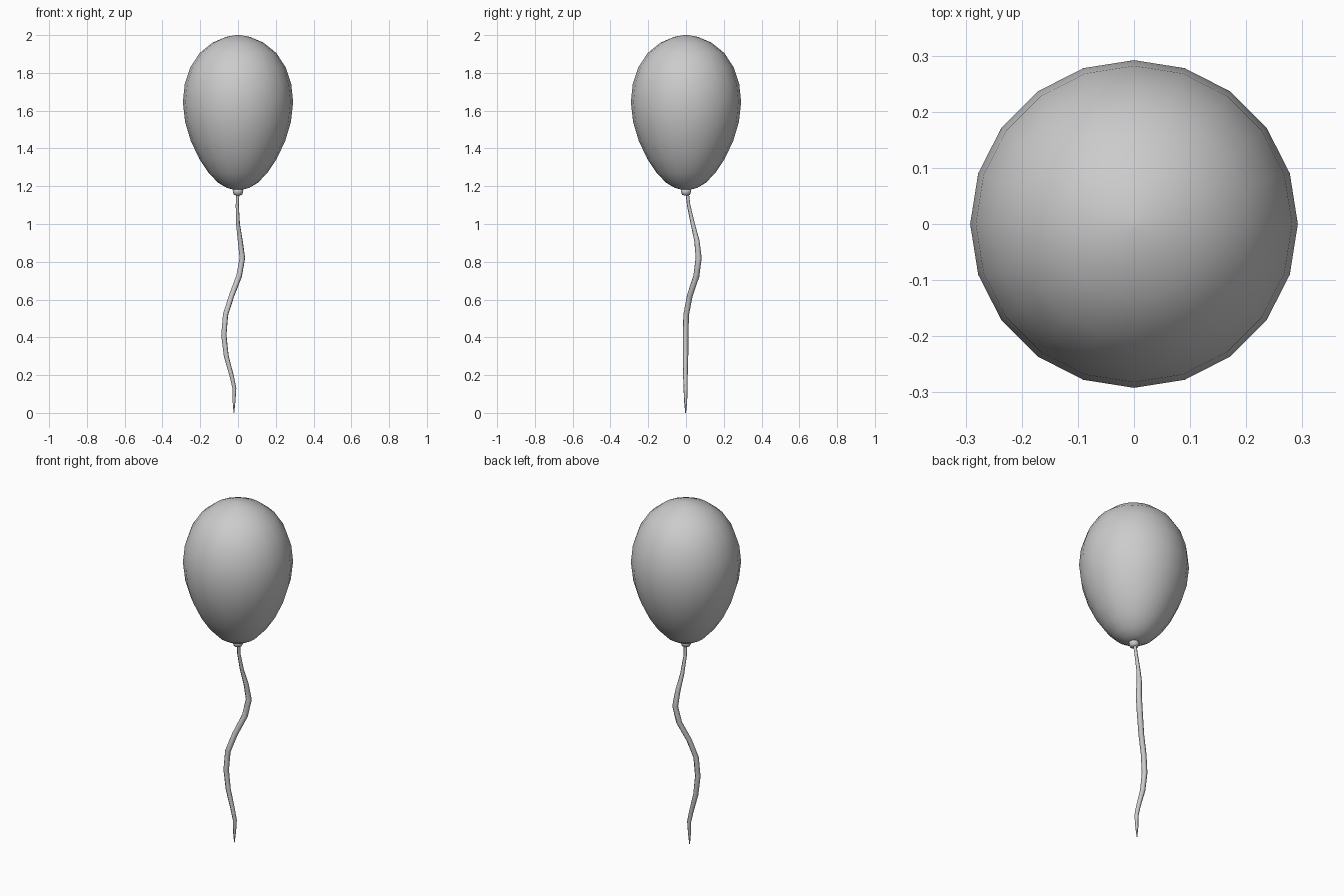
import bpy, math

if "Cube" in bpy.data.objects:
    bpy.data.objects.remove(bpy.data.objects["Cube"])


def lathe(name, profile, sides):
    """Spin a list of (radius, z) around the z axis."""
    verts, faces = [], []
    for r, z in profile:
        for i in range(sides):
            a = 2 * math.pi * i / sides
            verts.append((r * math.cos(a), r * math.sin(a), z))
    for k in range(len(profile) - 1):
        for i in range(sides):
            j = (i + 1) % sides
            faces.append((k * sides + i, k * sides + j,
                          (k + 1) * sides + j, (k + 1) * sides + i))
    # close both ends
    faces.append(tuple(reversed(range(sides))))
    top = (len(profile) - 1) * sides
    faces.append(tuple(range(top, top + sides)))
    mesh = bpy.data.meshes.new(name)
    mesh.from_pydata(verts, [], faces)
    mesh.shade_smooth()
    obj = bpy.data.objects.new(name, mesh)
    bpy.context.collection.objects.link(obj)
    return obj


# Balloon: egg shape, narrower towards the bottom
lathe("balloon", [
    (0.025, 1.182), (0.06, 1.192), (0.105, 1.218), (0.155, 1.27),
    (0.205, 1.345), (0.25, 1.44), (0.28, 1.54), (0.292, 1.645),
    (0.282, 1.74), (0.252, 1.83), (0.203, 1.905), (0.135, 1.96),
    (0.065, 1.99), (0.012, 2.0)], 20)

# Knot under the balloon
lathe("knot", [
    (0.012, 1.152), (0.022, 1.155), (0.027, 1.168),
    (0.028, 1.178), (0.02, 1.19)], 10)

# String: tapered wavy tube, points are (x, y, z, radius)
path = [
    (0.0, 0.005, 1.175, 0.009), (-0.004, 0.014, 1.10, 0.009),
    (0.0, 0.036, 1.00, 0.011), (0.012, 0.058, 0.91, 0.014),
    (0.023, 0.067, 0.82, 0.016), (0.006, 0.055, 0.725, 0.016),
    (-0.034, 0.02, 0.62, 0.015), (-0.066, 0.001, 0.52, 0.015),
    (-0.075, -0.002, 0.41, 0.015), (-0.062, -0.002, 0.30, 0.014),
    (-0.032, -0.003, 0.19, 0.012), (-0.019, -0.002, 0.13, 0.011),
    (-0.021, -0.002, 0.06, 0.008), (-0.022, -0.002, 0.0, 0.002)]
curve = bpy.data.curves.new("string", 'CURVE')
curve.dimensions = '3D'
curve.bevel_depth = 1.0
curve.bevel_resolution = 1
curve.use_fill_caps = True
spline = curve.splines.new('POLY')
spline.points.add(len(path) - 1)
for p, (x, y, z, r) in zip(spline.points, path):
    p.co = (x, y, z, 1)
    p.radius = r
spline.use_smooth = True
string = bpy.data.objects.new("string", curve)
bpy.context.collection.objects.link(string)
